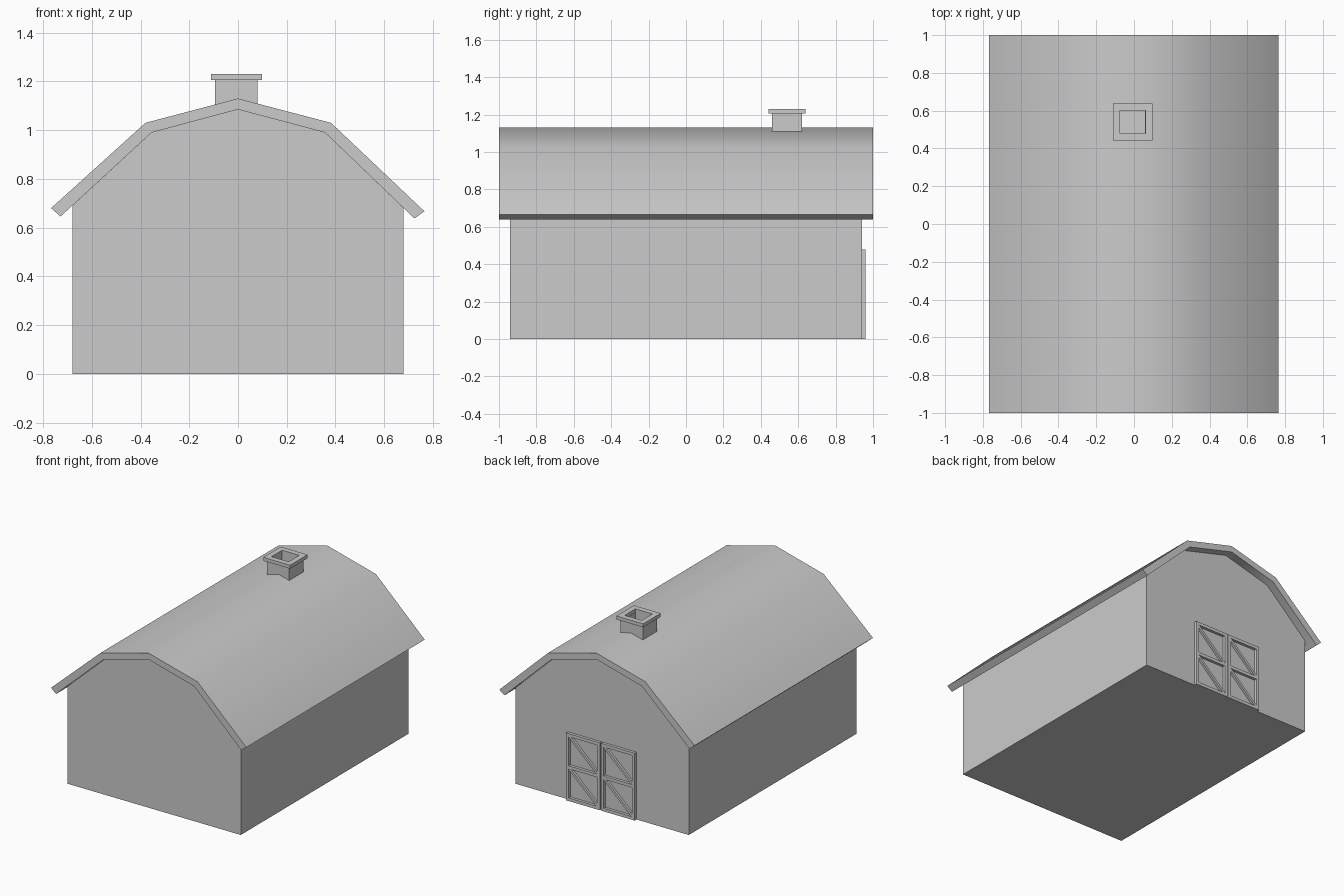
import bpy, bmesh, math
from mathutils import Matrix, Vector

if "Cube" in bpy.data.objects:
    bpy.data.objects.remove(bpy.data.objects["Cube"])


def finish(name, bm):
    bmesh.ops.recalc_face_normals(bm, faces=bm.faces)
    me = bpy.data.meshes.new(name)
    bm.to_mesh(me)
    bm.free()
    ob = bpy.data.objects.new(name, me)
    bpy.context.collection.objects.link(ob)
    return ob


def extrude(name, profile, direction):
    """Closed prism from a 3D outline."""
    bm = bmesh.new()
    face = bm.faces.new([bm.verts.new(p) for p in profile])
    ext = bmesh.ops.extrude_face_region(bm, geom=[face], use_keep_orig=True)
    verts = [g for g in ext["geom"] if isinstance(g, bmesh.types.BMVert)]
    bmesh.ops.translate(bm, verts=verts, vec=direction)
    return finish(name, bm)


def add_box(bm, centre, size, angle=0.0):
    m = (Matrix.Translation(centre) @ Matrix.Rotation(angle, 4, 'Y')
         @ Matrix.Diagonal((*size, 1)))
    bmesh.ops.create_cube(bm, size=1, matrix=m)


def square_ring(name, centre, outer, inner, z0, z1):
    """Rectangular tube, open through the middle."""
    bm = bmesh.new()
    loops = []
    for (hx, hy), z in ((outer, z0), (outer, z1), (inner, z1), (inner, z0)):
        loops.append([bm.verts.new((centre[0] + sx * hx, centre[1] + sy * hy, z))
                      for sx, sy in ((-1, -1), (1, -1), (1, 1), (-1, 1))])
    for k in range(4):
        a, b = loops[k], loops[(k + 1) % 4]
        for i in range(4):
            j = (i + 1) % 4
            bm.faces.new((a[i], a[j], b[j], b[i]))
    return finish(name, bm)


# Gambrel roof
outer = [(-0.767, 0.68), (-0.38, 1.03), (0, 1.13), (0.382, 1.03), (0.765, 0.667)]
inner = [(-0.728, 0.646), (-0.355, 0.99), (0, 1.085), (0.357, 0.99), (0.724, 0.638)]
roof = extrude("roof", [(x, -1, z) for x, z in outer + inner[::-1]], (0, 2, 0))
bpy.context.view_layer.objects.active = roof
roof.select_set(True)
bpy.ops.object.shade_smooth_by_angle(angle=math.radians(40))

# Barn body, its top following the roof underside
body = [(-0.68, 0), (-0.68, 0.69)] + inner[1:4] + [(0.68, 0.68), (0.68, 0)]
extrude("barn_body", [(x, -0.94, z) for x, z in body], (0, 1.88, 0))

# Chimney shaft and cap
square_ring("chimney_shaft", (-0.008, 0.54), (0.087, 0.08), (0.067, 0.06), 1.10, 1.205)
square_ring("chimney_cap", (-0.006, 0.54), (0.105, 0.098), (0.067, 0.06), 1.205, 1.23)

# Pair of barn doors on the back wall
W, H, T, Y0, Y1 = 0.266, 0.478, 0.022, 0.935, 0.96
yc, d = (Y0 + Y1) / 2, Y1 - Y0
for name, x0 in (("door_left", 0.004), ("door_right", -0.27)):
    bm = bmesh.new()
    for x in (x0 + T / 2, x0 + W - T / 2):
        add_box(bm, (x, yc, H / 2), (T, d, H))
    for z in (T / 2, H / 2, H - T / 2):
        add_box(bm, (x0 + W / 2, yc, z), (W - 2 * T, d, T))
    # diagonal braces, one per panel
    pw, ph = W - 2 * T, (H - 3 * T) / 2
    for zc in (T + ph / 2, H - T - ph / 2):
        add_box(bm, (x0 + W / 2, yc - 0.002, zc),
                (math.hypot(pw, ph), d - 0.004, T * 0.8), -math.atan2(ph, pw))
    finish(name, bm)
